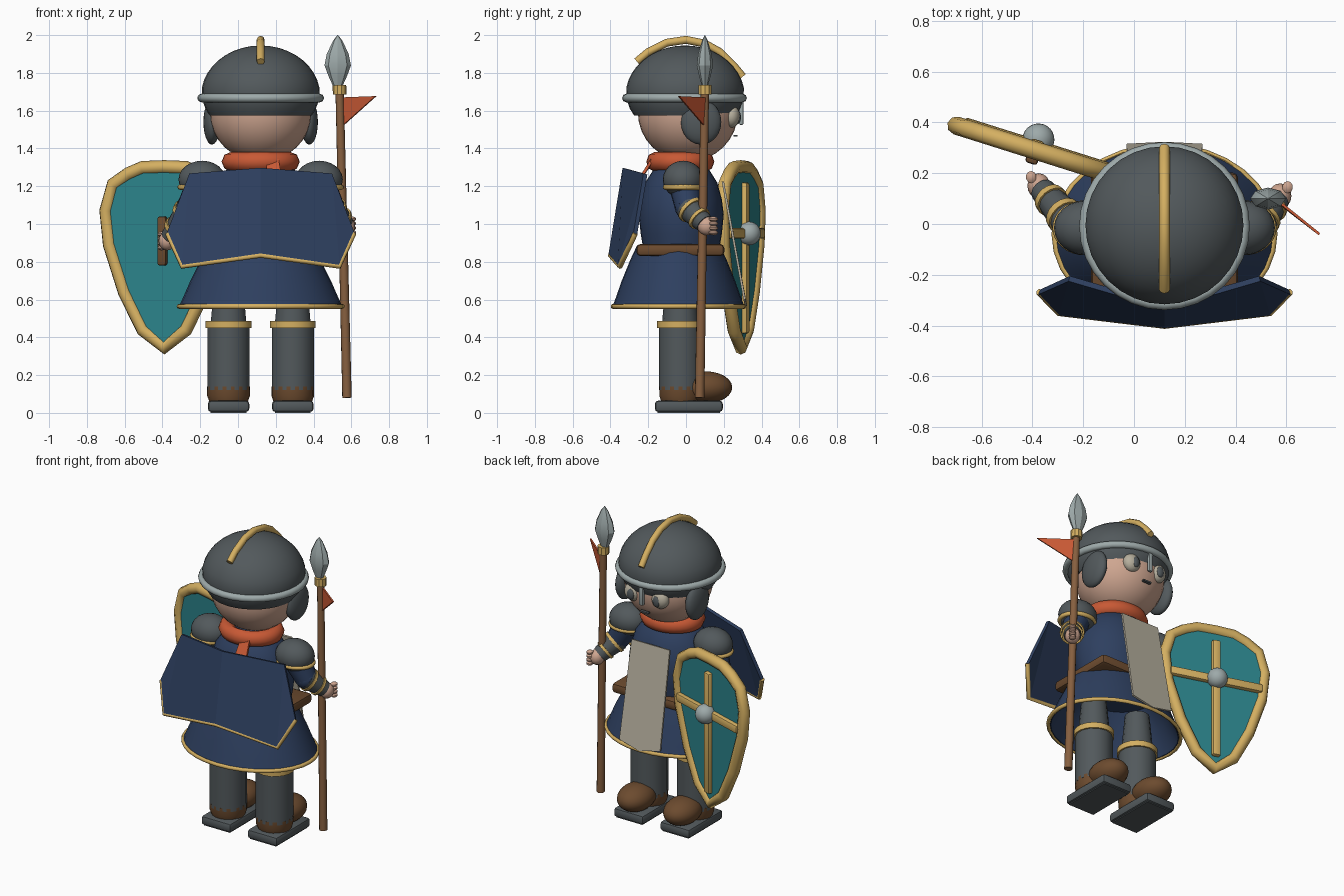
import bpy, bmesh, math
from mathutils import Vector, Matrix

cube = bpy.data.objects.get("Cube")
if cube:
    bpy.data.objects.remove(cube, do_unlink=True)


def colour(name, r, g, b):
    m = bpy.data.materials.new(name)
    m.use_nodes = True
    m.diffuse_color = (r, g, b, 1)
    bsdf = next(n for n in m.node_tree.nodes if n.type == 'BSDF_PRINCIPLED')
    bsdf.inputs["Base Color"].default_value = (r, g, b, 1)
    bsdf.inputs["Roughness"].default_value = 0.7
    return m


dark_steel = colour("dark steel", .085, .1, .107)
light_steel = colour("light steel", .34, .4, .4)
navy = colour("navy cloth", .027, .05, .115)
teal = colour("teal paint", .025, .23, .26)
gold = colour("gold trim", .66, .43, .12)
skin = colour("skin", .62, .38, .28)
red = colour("red cloth", .58, .1, .035)
leather = colour("brown leather", .15, .07, .028)
wood = colour("spear wood", .24, .115, .05)
linen = colour("pale linen", .47, .43, .34)

CX = 0.12  # body axis


def add(name, bm, mat, angle=40):
    bmesh.ops.recalc_face_normals(bm, faces=bm.faces)
    me = bpy.data.meshes.new(name)
    bm.to_mesh(me)
    bm.free()
    me.materials.append(mat)
    if angle:
        me.shade_smooth()
        me.set_sharp_from_angle(angle=math.radians(angle))
    ob = bpy.data.objects.new(name, me)
    bpy.context.collection.objects.link(ob)
    return ob


def ball(name, mat, loc, radii, segs=24):
    bm = bmesh.new()
    bmesh.ops.create_uvsphere(bm, u_segments=segs, v_segments=segs // 2, radius=1)
    bm.transform(Matrix.Translation(loc) @ Matrix.Diagonal((*radii, 1)))
    return add(name, bm, mat)


def box(name, mat, loc, size, bevel=0.0):
    bm = bmesh.new()
    bmesh.ops.create_cube(bm, size=1)
    bm.transform(Matrix.Translation(loc) @ Matrix.Diagonal((*size, 1)))
    if bevel:
        bmesh.ops.bevel(bm, geom=bm.edges[:], offset=bevel, segments=2, affect='EDGES', profile=.5)
    return add(name, bm, mat, 35)


def rod(name, mat, a, b, r1, r2=None, segs=12):
    a, b = Vector(a), Vector(b)
    d = b - a
    bm = bmesh.new()
    bmesh.ops.create_cone(bm, cap_ends=True, segments=segs, radius1=r1,
                          radius2=r1 if r2 is None else r2, depth=d.length)
    bm.transform(Matrix.Translation((a + b) / 2) @ d.to_track_quat('Z', 'Y').to_matrix().to_4x4())
    return add(name, bm, mat, 32)


def lathe(name, mat, profile, loc, sx=1, sy=1, segs=32, closed=False, angle=40):
    """Spin a list of (radius, height) around the vertical axis."""
    bm = bmesh.new()
    rings = [[bm.verts.new((r * sx * math.cos(t), r * sy * math.sin(t), z))
              for t in (2 * math.pi * i / segs for i in range(segs))] for r, z in profile]
    pairs = list(zip(rings, rings[1:])) + ([(rings[-1], rings[0])] if closed else [])
    for lo, hi in pairs:
        for i in range(segs):
            j = (i + 1) % segs
            bm.faces.new((lo[i], lo[j], hi[j], hi[i]))
    if not closed:
        bm.faces.new(rings[0])
        bm.faces.new(rings[-1])
    bm.transform(Matrix.Translation(loc))
    return add(name, bm, mat, angle)


def ring(name, mat, loc, rx, ry, tube, tall=1, segs=32):
    prof = [(1 + tube / rx * math.cos(a), tube * tall * math.sin(a))
            for a in (math.pi * k / 4 for k in range(8))]
    return lathe(name, mat, prof, loc, rx, ry, segs, closed=True, angle=50)


def tube(name, mat, pts, r, cyclic=False, res=2):
    cu = bpy.data.curves.new(name, 'CURVE')
    cu.dimensions = '3D'
    cu.bevel_depth, cu.bevel_resolution, cu.use_fill_caps = r, res, True
    sp = cu.splines.new('POLY')
    sp.points.add(len(pts) - 1)
    for p, co in zip(sp.points, pts):
        p.co = (*co, 1)
    sp.use_cyclic_u = cyclic
    cu.materials.append(mat)
    ob = bpy.data.objects.new(name, cu)
    bpy.context.collection.objects.link(ob)
    return ob


def plate(name, mat, pts, thick, faces=None):
    """Thin sheet from corner points, given thickness on both sides."""
    bm = bmesh.new()
    vs = [bm.verts.new(p) for p in pts]
    for f in faces or [range(len(pts))]:
        bm.faces.new([vs[i] for i in f])
    ob = add(name, bm, mat, 0)
    mod = ob.modifiers.new("thickness", 'SOLIDIFY')
    mod.thickness, mod.offset = thick, 0
    return ob


# Head and face
ball("head", skin, (CX, .01, 1.59), (.27, .265, .26), 32)
for s in (-1, 1):
    ball("eye", linen, (CX + s * .1, .24, 1.57), (.058, .045, .06), 20)
    ball("pupil", dark_steel, (CX + s * .095, .275, 1.565), (.026, .016, .036), 16)
    ball("ear_guard", dark_steel, (CX + s * .258, .08, 1.54), (.045, .107, .12))
box("nose_guard", light_steel, (CX, .293, 1.59), (.028, .022, .13), .006)
box("mouth", dark_steel, (CX, .262, 1.467), (.06, .02, .01))

# Helmet: dome, rim and crest
dome = [(.27, 1.575), (.292, 1.61), (.31, 1.66)]
dome += [(.315 * math.cos(a), 1.68 + .265 * math.sin(a)) for a in (math.pi / 20 * k for k in range(1, 10))]
lathe("helmet", dark_steel, dome + [(.005, 1.945)], (CX, -.005, 0))
ring("helmet_rim", light_steel, (CX, -.008, 1.667), .313, .308, .023)
tube("helmet_crest", gold, [(CX, y, z) for y, z in (
    (-.26, 1.86), (-.2, 1.91), (-.1, 1.96), (0, 1.975), (.1, 1.955), (.18, 1.91), (.25, 1.84), (.3, 1.78))], .021)

# Scarf
ring("scarf", red, (CX, -.03, 1.33), .155, .135, .052)
plate("scarf_tail", red, [(.15, -.18, 1.33), (.215, -.18, 1.34), (.235, -.25, 1.23), (.15, -.25, 1.23)], .015)

# Body, belt and skirt
lathe("torso", navy, [(.2, .86), (.215, .95), (.225, 1.05), (.215, 1.13), (.19, 1.22), (.14, 1.3), (.08, 1.34)],
      (CX, -.025, 0), 1.22)
box("belt", leather, (CX, -.03, .862), (.58, .465, .065), .022)
lathe("skirt", navy, [(.22, .885), (.255, .81), (.3, .7), (.328, .62), (.35, .56), (.335, .56), (.28, .7), (.2, .82)],
      (CX, -.04, 0), 1.24)
ring("skirt_hem", gold, (CX, -.04, .564), .432, .348, .013)
plate("tabard", linen, [(-.02, .195, 1.225), (.26, .195, 1.225), (.27, .31, .6), (CX, .318, .565), (-.03, .31, .6)], .012)

# Legs and shoes
for s in (-1, 1):
    x = CX + s * .17
    rod("thigh", dark_steel, (x, -.03, .44), (x, -.03, .72), .1, .075, 14)
    rod("shin", dark_steel, (x, -.03, .12), (x, -.03, .47), .114, segs=14)
    rod("knee_band", gold, (x, -.03, .45), (x, -.03, .487), .123, segs=18)
    lathe("heel", leather, [(.1, .055), (.113, .09), (.113, .14)], (x, -.03, 0), segs=18)
    ball("toe", leather, (x, .105, .135), (.108, .14, .085))
    box("sole", dark_steel, (x, .015, .035), (.22, .36, .06), .018)
    box("tread", dark_steel, (x, .015, .015), (.19, .33, .03))

# Arms: pauldron, upper arm, forearm, cuffs and hand
for s, hand in ((1, Vector((.575, .11, .99))), (-1, Vector((-.375, .15, .91)))):
    shoulder = Vector((CX + s * .31, -.01, 1.22))
    elbow = Vector((CX + s * .375, .01, 1.09))
    ball("pauldron", dark_steel, shoulder + Vector((0, -.005, .015)), (.125, .108, .1))
    ring("pauldron_trim", gold, shoulder + Vector((s * .005, -.005, -.025)), .112, .096, .014)
    rod("upper_arm", navy, shoulder, elbow, .085, .07)
    ball("elbow", navy, elbow, (.07, .07, .07), 16)
    rod("forearm", dark_steel, elbow, elbow.lerp(hand, .88), .072, .05)
    rod("elbow_band", gold, elbow.lerp(hand, .1), elbow.lerp(hand, .22), .076, .074, 16)
    rod("cuff", gold, elbow.lerp(hand, .55), elbow.lerp(hand, .66), .066, .064, 16)
    ball("hand", skin, hand, (.045, .05, .05), 16)
    for k in range(4):
        ball("finger", skin, hand + Vector((s * .03, .035, .036 - .024 * k)), (.022, .025, .014), 10)

# Spear with flag
foot, top = Vector((.577, .072, .08)), Vector((.538, .1, 1.7))
rod("spear_shaft", wood, foot, top, .025, .022)
rod("spear_collar", gold, (.538, .1, 1.685), (.537, .1, 1.735), .036, segs=10)
lathe("spear_tip", light_steel, [(.025, 1.73), (.05, 1.785), (.07, 1.84), (.058, 1.9), (.025, 1.97), (.002, 2.0)],
      (.528, .1, 0), 1, .62, 8, angle=20)
plate("flag", red, [(.55, .105, 1.67), (.73, -.04, 1.677), (.555, .095, 1.52)], .01)

# Rigid back panel with gold lower trim
half = [(.375, -.215, 1.265), (.493, -.268, .95), (.415, -.35, .775)]
side = lambda s: [(CX + s * x, y, z) for x, y, z in half]
mid_top, mid_low = (CX, -.325, 1.295), (CX, -.4, .835)
plate("back_panel", navy, [mid_top, mid_low] + side(1) + side(-1), .022,
      [(0, 1, 4, 2), (2, 4, 3), (0, 5, 7, 1), (5, 6, 7)])
R, L = side(1), side(-1)
tube("back_panel_trim", gold, [L[1], L[2], mid_low, R[2], R[1]], .014, res=1)

# Shield, built flat and then turned
edge = [(0, 1.302), (.12, 1.298), (.2, 1.265), (.285, 1.21), (.325, 1.07), (.305, .89),
        (.222, .64), (.12, .44), (0, .345)]
outline = edge + [(-x, z) for x, z in edge[-2:0:-1]]
parts = [
    plate("shield_face", teal, [(x, 0, z) for x, z in outline], .03),
    tube("shield_rim", gold, [(x, 0, z) for x, z in outline], .036, True),
    box("shield_upright", gold, (0, .02, .82), (.055, .045, .8), .012),
    box("shield_crossbar", gold, (0, .02, .95), (.6, .045, .055), .012),
    ball("shield_boss", light_steel, (0, .045, .95), (.063, .063, .063)),
    box("shield_grip", leather, (0, -.035, .91), (.05, .04, .26), .012),
]
for ob in parts:
    ob.matrix_world = Matrix.Translation((-.39, .29, 0)) @ Matrix.Rotation(math.radians(-17.5), 4, 'Z')
